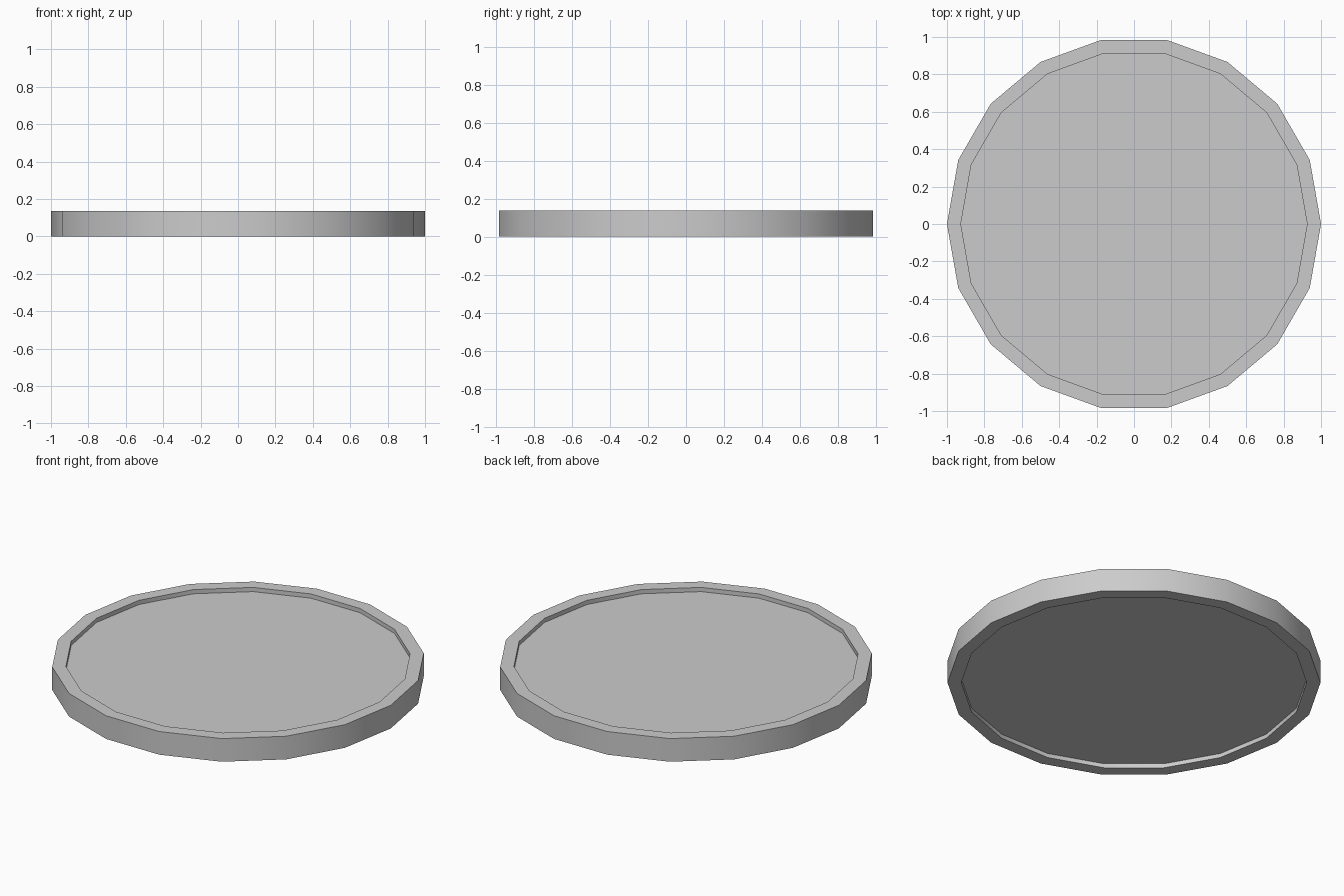
import bpy
import bmesh
import math

if "Cube" in bpy.data.objects:
    bpy.data.objects.remove(bpy.data.objects["Cube"])

SIDES = 18
HEIGHT = 0.137
RECESS = 0.025
INNER = 0.926

bm = bmesh.new()


def ring(radius, z):
    step = 2 * math.pi / SIDES
    return [bm.verts.new((radius * math.cos(i * step), radius * math.sin(i * step), z))
            for i in range(SIDES)]


# Rings from the bottom recess, around the rim, to the top recess
profile = [(INNER, RECESS), (INNER, 0), (1, 0),
           (1, HEIGHT), (INNER, HEIGHT), (INNER, HEIGHT - RECESS)]
rings = [ring(r, z) for r, z in profile]
for a, b in zip(rings, rings[1:]):
    for i in range(SIDES):
        j = (i + 1) % SIDES
        bm.faces.new((a[i], a[j], b[j], b[i]))

# Flat recessed faces, top and bottom
bm.faces.new(rings[-1])
bm.faces.new(list(reversed(rings[0])))
bmesh.ops.recalc_face_normals(bm, faces=bm.faces)

mesh = bpy.data.meshes.new("rimmed_disc")
bm.to_mesh(mesh)
bm.free()
disc = bpy.data.objects.new("rimmed_disc", mesh)
bpy.context.collection.objects.link(disc)

# Smooth round the wall, sharp at the rim
bpy.context.view_layer.objects.active = disc
disc.select_set(True)
bpy.ops.object.shade_smooth_by_angle(angle=math.radians(30))
